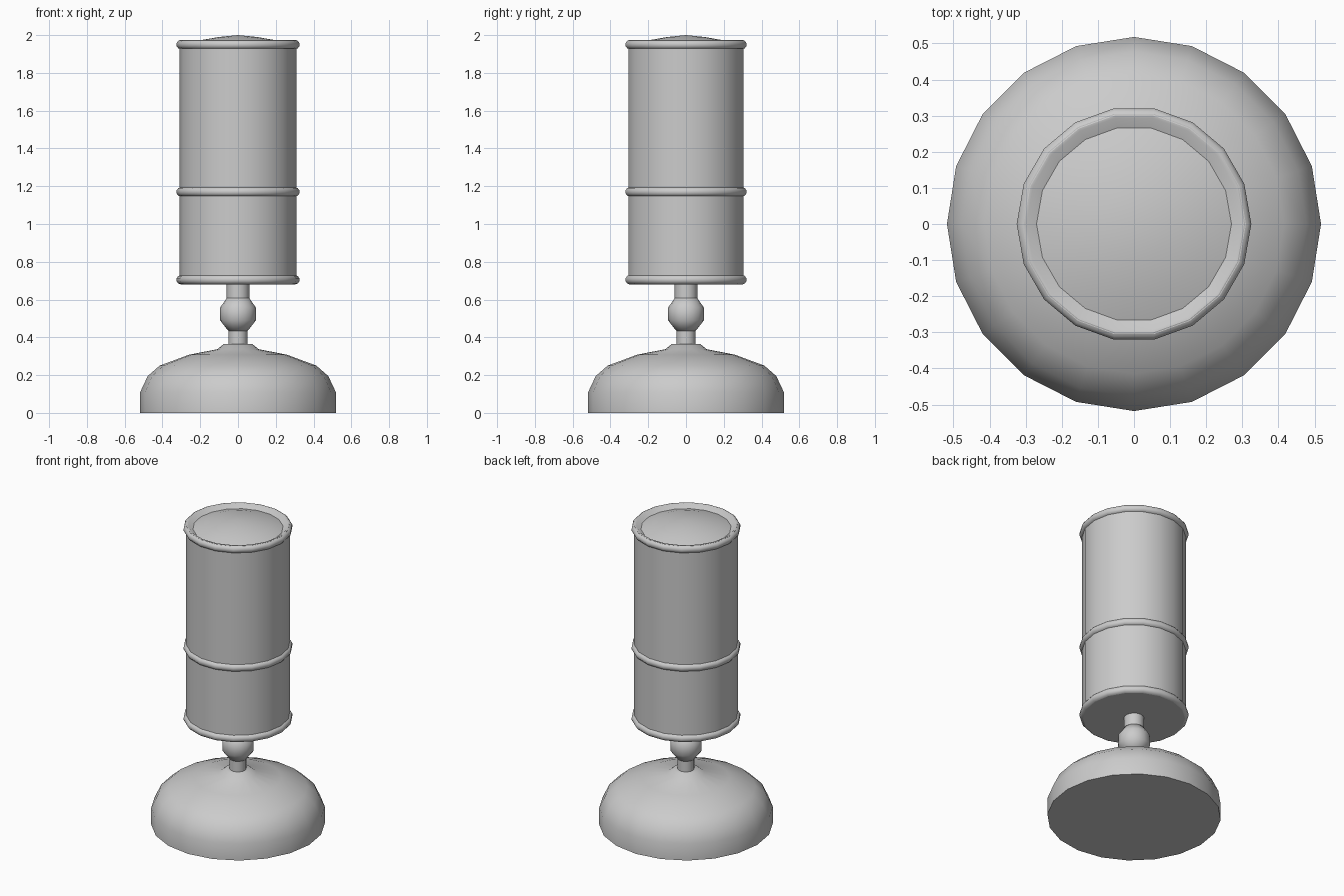
import bpy, bmesh, math

if "Cube" in bpy.data.objects:
    bpy.data.objects.remove(bpy.data.objects["Cube"])

def lathe(name, profile, sides, angle=40):
    """Revolve (radius, z) points around z; a zero radius becomes a pole."""
    bm = bmesh.new()
    rings = []
    for r, z in profile:
        if r == 0:
            rings.append([bm.verts.new((0, 0, z))] * sides)
        else:
            rings.append([bm.verts.new((r * math.cos(2 * math.pi * i / sides),
                                        r * math.sin(2 * math.pi * i / sides), z))
                          for i in range(sides)])
    for a, b in zip(rings, rings[1:]):
        for i in range(sides):
            j = (i + 1) % sides
            bm.faces.new(list(dict.fromkeys((a[i], a[j], b[j], b[i]))))
    bmesh.ops.recalc_face_normals(bm, faces=bm.faces)
    mesh = bpy.data.meshes.new(name)
    bm.to_mesh(mesh)
    bm.free()
    obj = bpy.data.objects.new(name, mesh)
    bpy.context.collection.objects.link(obj)
    bpy.ops.object.select_all(action='DESELECT')
    obj.select_set(True)
    bpy.context.view_layer.objects.active = obj
    bpy.ops.object.shade_smooth_by_angle(angle=math.radians(angle))
    return obj

# Domed foot
lathe("base", [(0, 0), (0.518, 0), (0.518, 0.11), (0.478, 0.195), (0.415, 0.25),
               (0.26, 0.308), (0.11, 0.337), (0.075, 0.365), (0, 0.365)], 20)

# Stem, ball joint and neck
lathe("lower_stem", [(0, 0.35), (0.05, 0.35), (0.05, 0.45), (0, 0.45)], 16)
lathe("ball_joint", [(0, 0.43), (0.052, 0.435), (0.095, 0.49), (0.095, 0.557),
                     (0.06, 0.608), (0, 0.615)], 16, 60)
lathe("neck", [(0, 0.59), (0.06, 0.59), (0.06, 0.69), (0, 0.69)], 16)

# Tall drum with sunken rim and shallow domed lid
lathe("drum", [(0, 0.683), (0.31, 0.683), (0.31, 1.973), (0.298, 1.973),
               (0.27, 1.95), (0, 1.95)], 18)
lathe("lid", [(0.27, 1.95), (0.2, 1.973), (0.1, 1.99), (0, 2.0)], 18)

# Rounded bands around the drum
for name, z in (("bottom_band", 0.705), ("middle_band", 1.17), ("top_band", 1.95)):
    lathe(name, [(0.305, z - 0.024), (0.316, z - 0.02), (0.325, z - 0.008),
                 (0.325, z + 0.008), (0.316, z + 0.02), (0.305, z + 0.024)], 18, 50)
